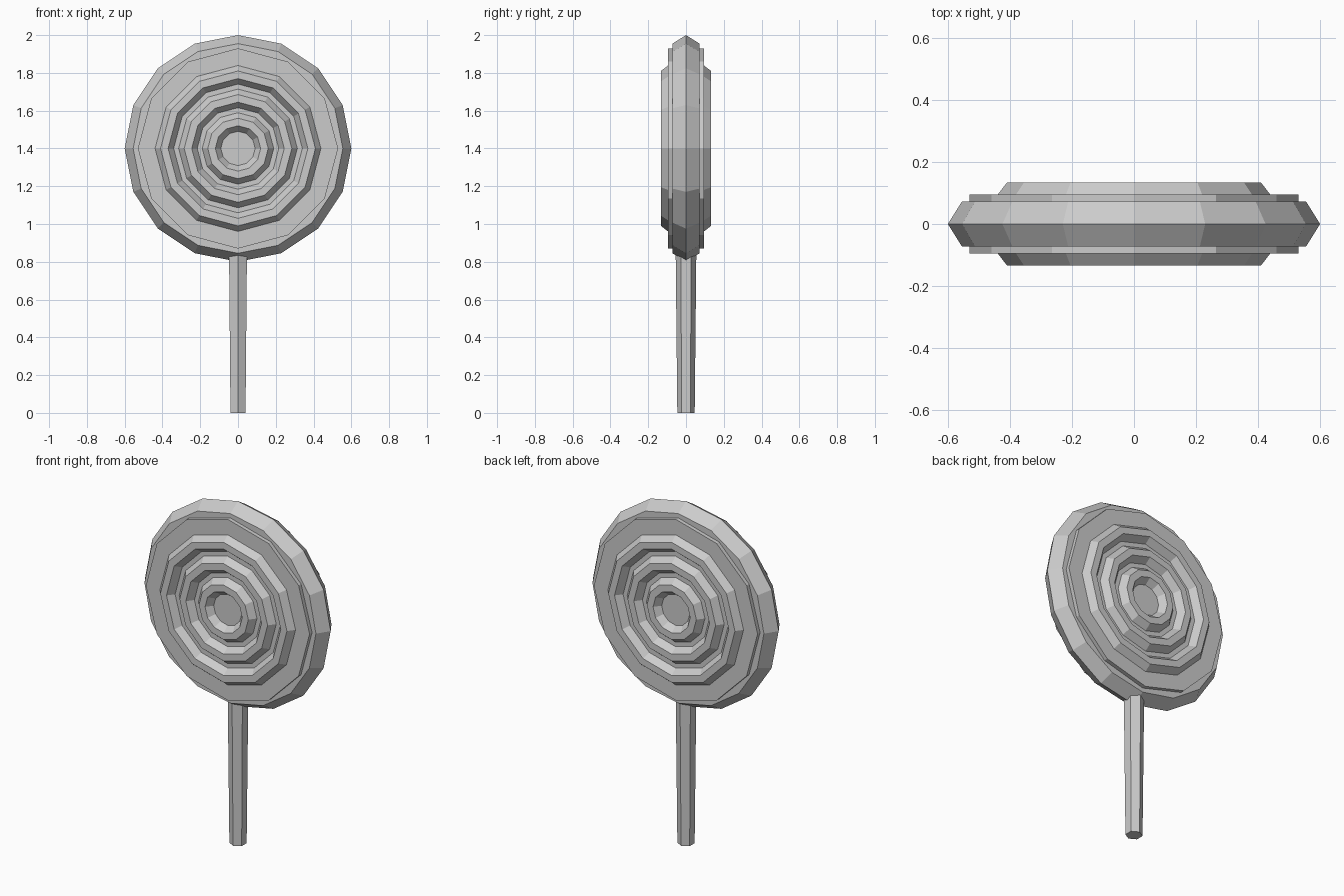
import bpy, bmesh
from math import sin, cos, pi

if "Cube" in bpy.data.objects:
    bpy.data.objects.remove(bpy.data.objects["Cube"])

CENTRE_Z = 1.4


def new_object(name, bm):
    bmesh.ops.remove_doubles(bm, verts=bm.verts, dist=1e-5)
    bmesh.ops.recalc_face_normals(bm, faces=bm.faces)
    mesh = bpy.data.meshes.new(name)
    bm.to_mesh(mesh)
    bm.free()
    ob = bpy.data.objects.new(name, mesh)
    bpy.context.collection.objects.link(ob)
    return ob


def lathe_y(name, profile, sides, closed=False):
    """Turn (radius, y) points around the candy's front-to-back axis."""
    bm = bmesh.new()
    loops = [[bm.verts.new((r * cos(2 * pi * i / sides), y,
                            CENTRE_Z + r * sin(2 * pi * i / sides)))
              for i in range(sides)] for r, y in profile]
    pairs = list(zip(loops, loops[1:]))
    if closed:
        pairs.append((loops[-1], loops[0]))
    else:
        bm.faces.new(loops[0])
        bm.faces.new(loops[-1])
    for a, b in pairs:
        for i in range(sides):
            j = (i + 1) % sides
            bm.faces.new((a[i], a[j], b[j], b[i]))
    return new_object(name, bm)


# Candy body with bevelled 16-sided rim
lathe_y("candy_rim", [(0.555, -0.072), (0.6, 0), (0.555, 0.072)], 16)

# Thin raised disc showing on both faces
lathe_y("candy_face_disc", [(0.53, -0.095), (0.53, 0.095)], 12)

# Three concentric flat-topped ridges on each face
for side, s in (("front", -1), ("back", 1)):
    for k in range(3):
        r = 0.44 - 0.125 * k
        lathe_y(f"{side}_ridge_{k + 1}",
                [(r, s * 0.094), (r - 0.03, s * 0.133),
                 (r - 0.07, s * 0.133), (r - 0.1, s * 0.094)], 12, closed=True)

# Six-sided stick, slightly thicker at the top
bm = bmesh.new()
rings = [[bm.verts.new((r * sin(i * pi / 3), r * cos(i * pi / 3), z))
          for i in range(6)] for r, z in ((0.046, 0), (0.055, 0.88))]
for ring in rings:
    bm.faces.new(ring)
for i in range(6):
    j = (i + 1) % 6
    bm.faces.new((rings[0][i], rings[0][j], rings[1][j], rings[1][i]))
new_object("stick", bm)
